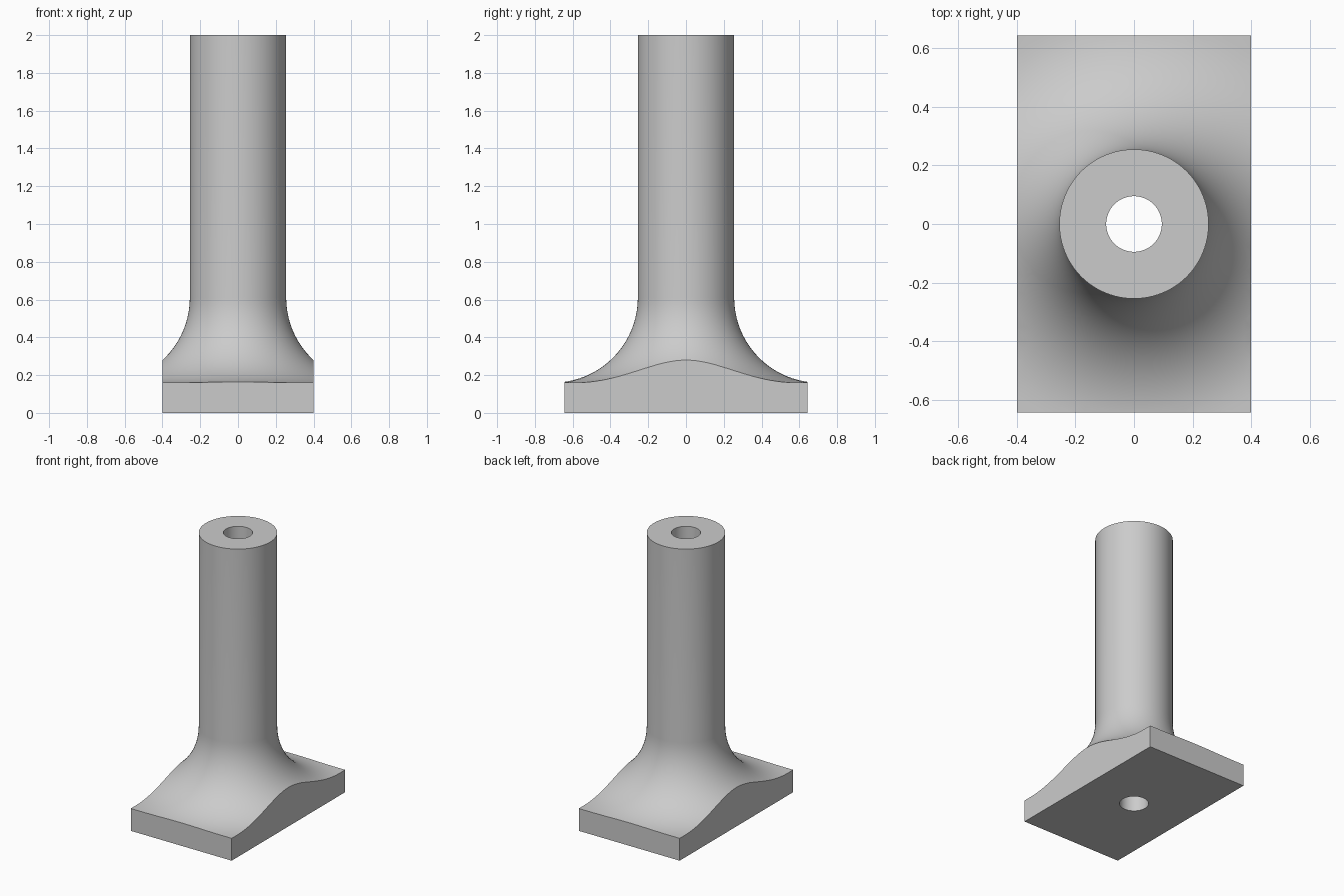
import bpy, bmesh
from math import pi, sin, cos, radians
from mathutils import Vector

cube = bpy.data.objects.get("Cube")
if cube:
    bpy.data.objects.remove(cube, do_unlink=True)

HALF_X, HALF_Y, HEIGHT = 0.4, 0.643, 2.0
TUBE_R, BORE_R = 0.255, 0.095
FILLET, BASE_Z, DISC_R = 0.45, 0.16, 0.85
ARC_STEPS, SEGMENTS = 20, 96

# Half section: bore, tube wall, concave fillet, flange disc
section = [(BORE_R, 0), (BORE_R, HEIGHT), (TUBE_R, HEIGHT)]
for i in range(ARC_STEPS + 1):
    a = pi / 2 * i / ARC_STEPS
    section.append((TUBE_R + FILLET * (1 - cos(a)), BASE_Z + FILLET * (1 - sin(a))))
section += [(DISC_R, BASE_Z), (DISC_R, 0)]

# Revolve the closed section around z
bm = bmesh.new()
verts = [bm.verts.new((r, 0, z)) for r, z in section]
edges = [bm.edges.new((verts[i - 1], verts[i])) for i in range(len(verts))]
bmesh.ops.spin(bm, geom=verts + edges, cent=(0, 0, 0), axis=(0, 0, 1),
               angle=2 * pi, steps=SEGMENTS, use_merge=True)
bmesh.ops.remove_doubles(bm, verts=bm.verts[:], dist=1e-5)

# Trim the round flange to a rectangle and cap each cut
for normal, dist in (((1, 0, 0), HALF_X), ((-1, 0, 0), HALF_X),
                     ((0, 1, 0), HALF_Y), ((0, -1, 0), HALF_Y)):
    n = Vector(normal)
    bmesh.ops.bisect_plane(bm, geom=bm.verts[:] + bm.edges[:] + bm.faces[:],
                           dist=1e-5, plane_co=n * dist, plane_no=n, clear_outer=True)
    rim = [e for e in bm.edges if e.is_boundary]
    bmesh.ops.holes_fill(bm, edges=rim, sides=0)
bmesh.ops.recalc_face_normals(bm, faces=bm.faces[:])

mesh = bpy.data.meshes.new("flanged_tube")
bm.to_mesh(mesh)
bm.free()
tube = bpy.data.objects.new("flanged_tube", mesh)
bpy.context.collection.objects.link(tube)

# Single grey material
grey = bpy.data.materials.new("light_grey")
grey.use_nodes = True
colour = (0.6, 0.6, 0.6, 1)
grey.diffuse_color = colour
grey.node_tree.nodes["Principled BSDF"].inputs["Base Color"].default_value = colour
mesh.materials.append(grey)

# Smooth curves, crisp edges
bpy.ops.object.select_all(action='DESELECT')
tube.select_set(True)
bpy.context.view_layer.objects.active = tube
bpy.ops.object.shade_smooth_by_angle(angle=radians(30))
